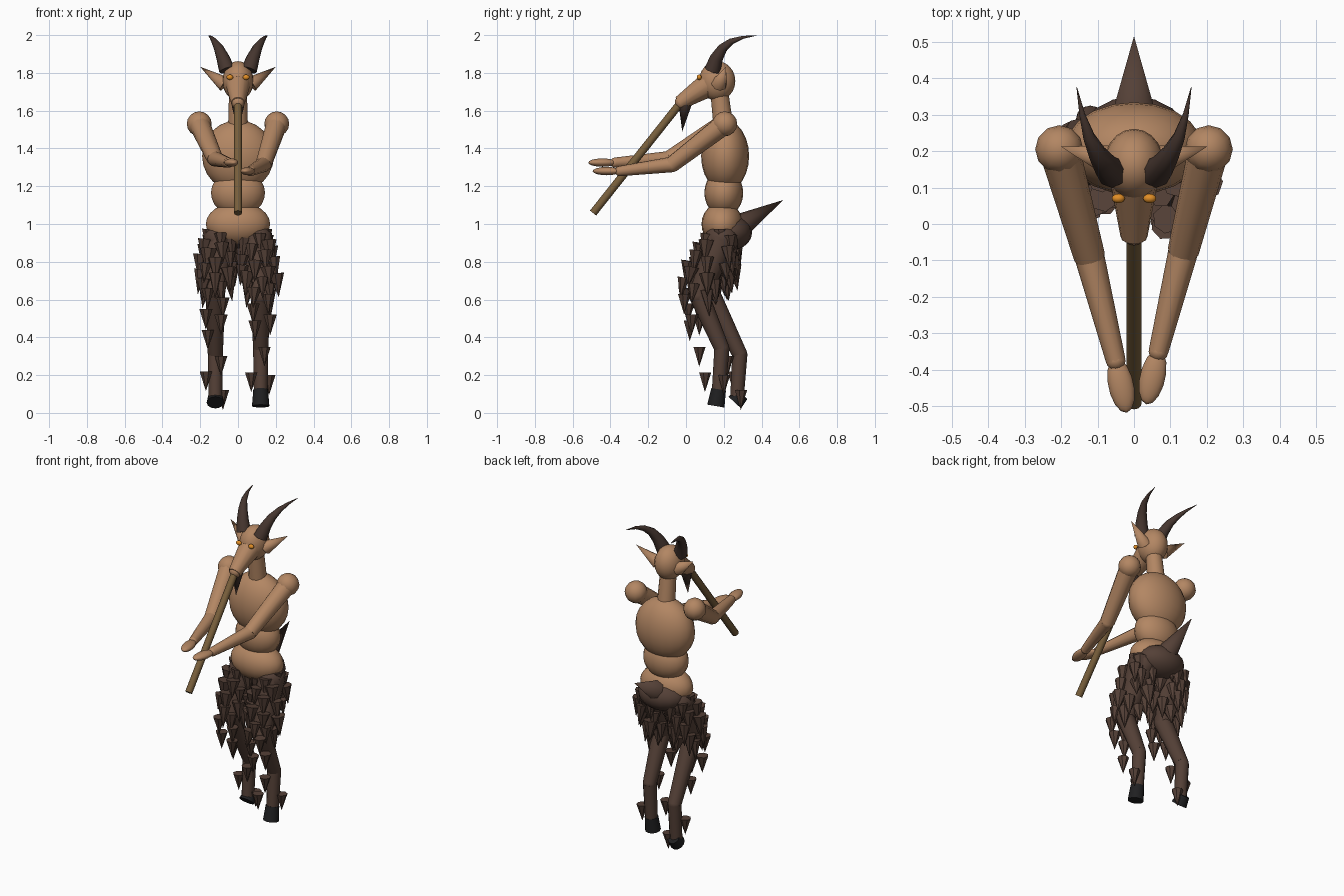
import bpy, math, random
from mathutils import Vector

cube = bpy.data.objects.get("Cube")
if cube:
    bpy.data.objects.remove(cube)
random.seed(4)


def material(name, rgb):
    m = bpy.data.materials.new(name)
    m.use_nodes = True
    m.diffuse_color = (*rgb, 1)
    m.node_tree.nodes["Principled BSDF"].inputs["Base Color"].default_value = (*rgb, 1)
    return m


SKIN = material("tan_skin", (.45, .24, .125))
FUR = material("brown_fur", (.09, .052, .038))
HORN = material("dark_horn", (.06, .036, .028))
HOOF = material("black_hoof", (.014, .014, .015))
WOOD = material("flute_wood", (.19, .115, .045))
AMBER = material("amber_eye", (.75, .27, .02))


def finish(name, mat, smooth=True):
    ob = bpy.context.object
    ob.name = name
    ob.data.materials.clear()
    ob.data.materials.append(mat)
    if smooth:
        bpy.ops.object.shade_smooth_by_angle(angle=math.radians(50))
    return ob


def ball(name, mat, centre, radii, segments=20, rings=12, axis=None):
    bpy.ops.mesh.primitive_uv_sphere_add(segments=segments, ring_count=rings, location=centre)
    ob = finish(name, mat)
    ob.scale = radii
    if axis:
        ob.rotation_euler = Vector(axis).to_track_quat('Y', 'Z').to_euler()
    return ob


def limb(name, mat, a, b, r1, r2, sides=12, smooth=True):
    a, b = Vector(a), Vector(b)
    bpy.ops.mesh.primitive_cone_add(vertices=sides, radius1=r1, radius2=r2,
                                    depth=(b - a).length, location=(a + b) / 2)
    ob = finish(name, mat, smooth)
    ob.rotation_euler = (b - a).to_track_quat('Z', 'Y').to_euler()
    return ob


def horn(name, points, radius):
    cu = bpy.data.curves.new(name, 'CURVE')
    cu.dimensions = '3D'
    cu.bevel_depth = radius
    cu.bevel_resolution = 2
    cu.use_fill_caps = True
    sp = cu.splines.new('POLY')
    sp.points.add(len(points) - 1)
    for i, p in enumerate(points):
        sp.points[i].co = (*p, 1)
        sp.points[i].radius = max(.02, 1 - i / (len(points) - 1))
    ob = bpy.data.objects.new(name, cu)
    bpy.context.collection.objects.link(ob)
    bpy.ops.object.select_all(action='DESELECT')
    ob.select_set(True)
    bpy.context.view_layer.objects.active = ob
    bpy.ops.object.convert(target='MESH')
    finish(name, HORN)


def tuft(name, top, length, radius, lean=(0, 0)):
    tip = Vector(top) + Vector((lean[0], lean[1], -length))
    limb(name, FUR, top, tip, radius, 0, 7, False)


# Torso
ball("chest", SKIN, (0, .207, 1.36), (.19, .127, .19))
ball("waist", SKIN, (0, .2, 1.165), (.143, .103, .125))
ball("pelvis", SKIN, (0, .192, 1.0), (.17, .11, .115))
ball("furry_rump", FUR, (0, .235, .955), (.15, .115, .095), 16, 10)
limb("tail", FUR, (0, .25, .97), (0, .515, 1.127), .075, 0, 8)
limb("neck", SKIN, (0, .2, 1.5), (0, .175, 1.71), .053, .047)

# Head
ball("head", SKIN, (0, .165, 1.757), (.082, .096, .105))
limb("snout", SKIN, (0, .13, 1.745), (0, -.035, 1.64), .068, .037)
ball("nose", SKIN, (0, -.025, 1.645), (.036, .034, .036), 12, 8)
limb("beard", HORN, (0, -.005, 1.63), (0, -.02, 1.49), .034, 0, 8)
for s, side in ((1, "left"), (-1, "right")):
    ball(side + "_eye", AMBER, (s * .043, .07, 1.777), (.018, .013, .014), 12, 8)
    limb(side + "_ear", SKIN, (s * .07, .175, 1.74), (s * .2, .212, 1.832), .042, 0, 8)
    horn(side + "_horn", [(s * .058, .14, 1.815), (s * .08, .162, 1.88), (s * .102, .195, 1.932),
                          (s * .124, .24, 1.967), (s * .142, .3, 1.988), (s * .157, .375, 1.998)], .043)

# Flute
limb("flute", WOOD, (0, -.03, 1.64), (0, -.492, 1.058), .021, .021)

# Arms, bent forward to the flute
arms = (("left", (.205, .205, 1.53), (.135, -.075, 1.315), (.067, -.35, 1.28), (.034, -.495, 1.28)),
        ("right", (-.205, .205, 1.53), (-.122, -.09, 1.345), (-.05, -.375, 1.325), (-.02, -.515, 1.325)))
for side, shoulder, elbow, wrist, fingers in arms:
    ball(side + "_shoulder", SKIN, shoulder, (.066,) * 3, 12, 8)
    limb(side + "_upper_arm", SKIN, shoulder, elbow, .056, .043)
    ball(side + "_elbow", SKIN, elbow, (.041,) * 3, 12, 8)
    limb(side + "_forearm", SKIN, elbow, wrist, .041, .027)
    w, f = Vector(wrist), Vector(fingers)
    ball(side + "_wrist", SKIN, wrist, (.027,) * 3, 12, 8)
    ball(side + "_hand", SKIN, w.lerp(f, .48), (.035, .077, .022), 14, 8, f - w)

# Legs, the right one trailing
legs = (("left", 1, (.1, .19, .92), (.12, .07, .62), (.12, .19, .34), (.12, .172, .1)),
        ("right", -1, (-.1, .2, .92), (-.12, .12, .65), (-.12, .285, .31), (-.12, .27, .08)))
for side, s, hip, knee, hock, foot in legs:
    limb(side + "_thigh", FUR, hip, knee, .085, .055)
    ball(side + "_hip", FUR, hip, (.085, .09, .085), 12, 8)
    ball(side + "_knee", FUR, knee, (.055,) * 3, 12, 8)
    limb(side + "_shin", FUR, knee, hock, .053, .04)
    ball(side + "_hock", FUR, hock, (.04,) * 3, 12, 8)
    limb(side + "_pastern", FUR, hock, foot, .04, .036)
    # Fur tufts wrapped round the thigh
    h, k = Vector(hip), Vector(knee)
    k.z -= .02
    for i in range(30):
        t = i / 29
        a = i * 2.4 + random.uniform(-.3, .3)
        r = .055 + .03 * math.sin(math.pi * t) + random.uniform(-.01, .01)
        c = h.lerp(k, t)
        out = (math.cos(a), math.sin(a))
        top = (c.x + s * out[0] * r, c.y + out[1] * r * 1.3, c.z + .05)
        tuft(side + "_thigh_tuft", top, random.uniform(.1, .14), random.uniform(.034, .046),
             (s * out[0] * .015, out[1] * .02))
    # Tufts hanging in front of the knee
    for dx, dy, dz in ((.04, -.08, .03), (-.04, -.06, -.02), (.05, -.04, -.08), (-.03, -.05, -.11)):
        tuft(side + "_knee_tuft", (k.x + s * dx, k.y + dy, k.z + dz), .11, .036)

# Sparse tufts on the shins
for x, y, z in ((-.16, .18, .44), (.14, .07, .35), (-.09, .22, .3), (-.17, .25, .22),
                (.165, .2, .2), (.07, .1, .215), (-.08, .29, .12)):
    tuft("shin_tuft", (x, y, z), .105, .034)

# Hooves
limb("left_hoof", HOOF, (.12, .173, .125), (.12, .158, .036), .039, .046)
limb("right_hoof", HOOF, (-.12, .298, .098), (-.12, .258, .055), .036, .046)
